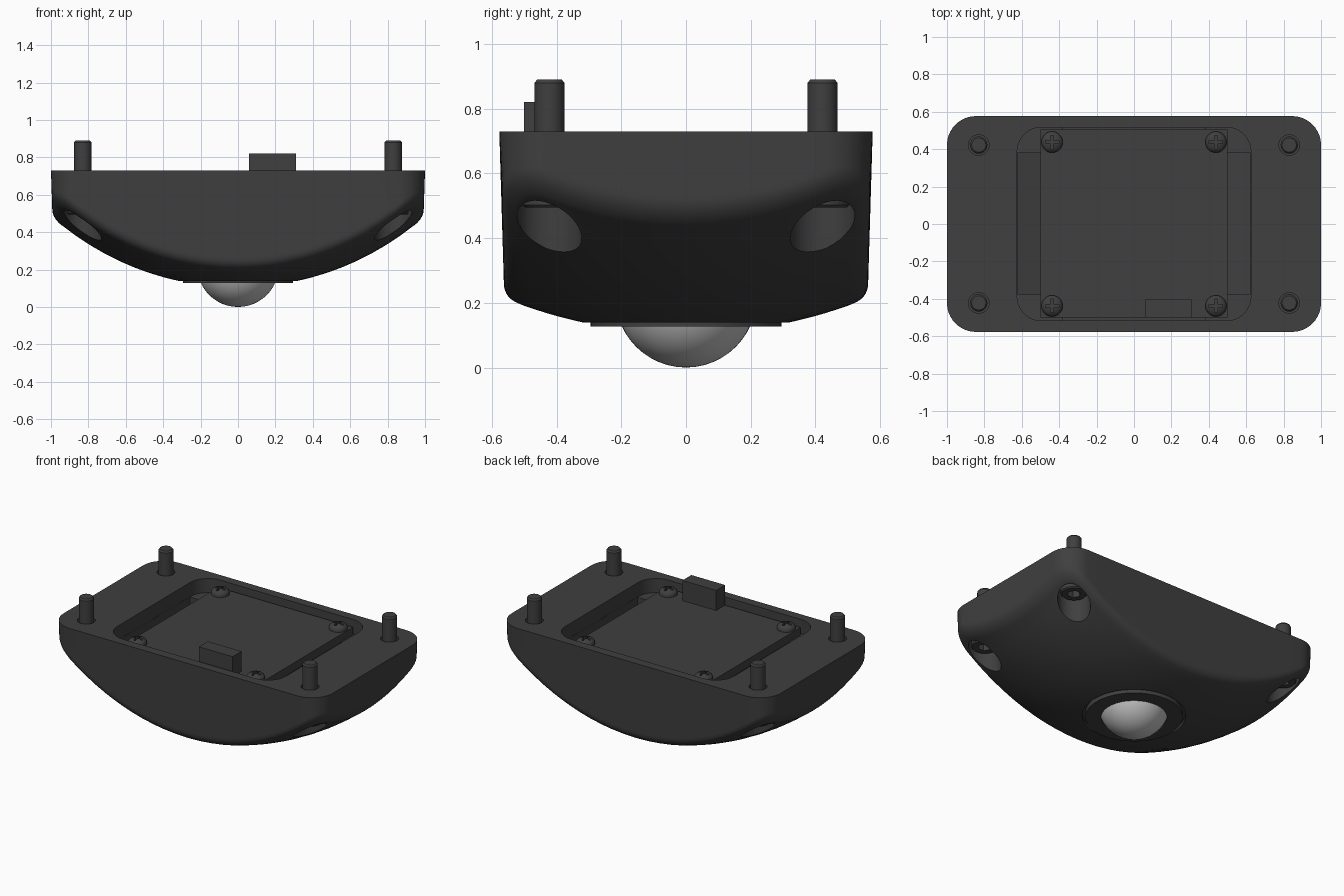
import bpy, bmesh, math
from mathutils import Vector

cube = bpy.data.objects.get("Cube")
if cube:
    bpy.data.objects.remove(cube)


def material(name, value, rough=0.5):
    m = bpy.data.materials.new(name)
    m.use_nodes = True
    c = (value, value, value, 1)
    m.diffuse_color = c
    b = m.node_tree.nodes["Principled BSDF"]
    b.inputs["Base Color"].default_value = c
    b.inputs["Roughness"].default_value = rough
    return m


DARK = material("dark grey plastic", 0.05)
STEEL = material("light grey steel", 0.52, 0.3)


def finish(name, bm, mat):
    bmesh.ops.recalc_face_normals(bm, faces=bm.faces)
    me = bpy.data.meshes.new(name)
    bm.to_mesh(me)
    bm.free()
    me.materials.append(mat)
    ob = bpy.data.objects.new(name, me)
    bpy.context.collection.objects.link(ob)
    return ob


def activate(ob):
    bpy.ops.object.select_all(action='DESELECT')
    ob.select_set(True)
    bpy.context.view_layer.objects.active = ob


def smooth(ob, angle=32):
    activate(ob)
    bpy.ops.object.shade_smooth_by_angle(angle=math.radians(angle))
    return ob


def cut(ob, cutter):
    """Subtract the cutter and discard it."""
    mod = ob.modifiers.new("cut", 'BOOLEAN')
    mod.operation = 'DIFFERENCE'
    mod.solver = 'EXACT'
    mod.object = cutter
    activate(ob)
    bpy.ops.object.modifier_apply(modifier=mod.name)
    bpy.data.objects.remove(cutter)


def rounded_rect(hx, hy, r, nx=1, ny=1, seg=8):
    """Counter-clockwise outline with subdivided straight sides."""
    pts = []
    for k, (sx, sy) in enumerate(((1, 1), (-1, 1), (-1, -1), (1, -1))):
        for i in range(seg + 1):
            a = math.pi / 2 * (k + i / seg)
            pts.append(Vector((sx * (hx - r) + r * math.cos(a), sy * (hy - r) + r * math.sin(a))))
        n = nx if k % 2 == 0 else ny
        end = Vector((-sx * (hx - r), sy * hy)) if k % 2 == 0 else Vector((sx * hx, -sy * (hy - r)))
        start = pts[-1].copy()
        pts += [start.lerp(end, i / n) for i in range(1, n)]
    return pts


def loft(name, rings, mat, tip=None):
    """Skin closed rings; the first is capped flat, the last flat or to a tip."""
    bm = bmesh.new()
    loops = [[bm.verts.new(p) for p in ring] for ring in rings]
    n = len(loops[0])
    for a, b in zip(loops, loops[1:]):
        for i in range(n):
            j = (i + 1) % n
            bm.faces.new((a[i], a[j], b[j], b[i]))
    bm.faces.new(loops[0])
    if tip is None:
        bm.faces.new(loops[-1])
    else:
        t = bm.verts.new(tip)
        for i in range(n):
            bm.faces.new((loops[-1][i], loops[-1][(i + 1) % n], t))
    return finish(name, bm, mat)


def prism(name, pts, z0, z1, mat=DARK):
    return loft(name, [[(p[0], p[1], z) for p in pts] for z in (z0, z1)], mat)


def box(name, x0, x1, y0, y1, z0, z1):
    return prism(name, [(x0, y0), (x1, y0), (x1, y1), (x0, y1)], z0, z1)


def turned(name, x, y, profile, seg=32, mat=DARK):
    """Stack of circles from (radius, z) pairs."""
    ang = [2 * math.pi * i / seg for i in range(seg)]
    return loft(name, [[(x + r * math.cos(a), y + r * math.sin(a), z) for a in ang]
                       for r, z in profile], mat)


# Housing: drafted rounded slab with a spherical belly and filleted rim
TOP, HX, HY, R, FILLET = 0.73, 1.0, 0.577, 0.155, 0.045
LOW = 0.105


def belly(x, y):
    return LOW + 1.5 - math.sqrt(2.25 - x * x - y * y)


def outline(d):
    return rounded_rect(HX - d, HY - d, R - d, 20, 12, 10)


base = outline(0.012)
rings = [[(p.x, p.y, TOP) for p in outline(0)]]
steps = [(0, FILLET + 0.012)] + [(FILLET * (i / 8) ** 2, FILLET * (1 - i / 8) ** 2) for i in range(9)]
for inset, rise in steps:
    ring = []
    for q in outline(0.012 + inset):
        z = belly(q.x, q.y) + rise
        draft = 1.012 - 0.033 * (TOP - z)     # slight wall taper
        ring.append((q.x * draft, q.y * draft, z))
    rings.append(ring)
last = rings[-1]
for s in [1 - i / 12 for i in range(0, 12)]:
    k = s if s < 1 else 0.985                 # tight ring holds the rim shading
    rings.append([(x * k, y * k, belly(x * k, y * k)) for x, y, z in last])
housing = loft("housing", rings, DARK, (0, 0, LOW))

# Top pocket, its deep sloping side troughs and the gap along the board
cut(housing, prism("pocket_cutter", rounded_rect(0.625, 0.517, 0.13), 0.635, 0.9))
for s in (1, -1):
    section = [(s * 0.3, 0.8), (s * 0.624, 0.8), (s * 0.624, 0.47), (s * 0.3, 0.39)]
    cut(housing, loft("trough_cutter", [[(x, y, z) for x, z in section]
                                        for y in (-0.375, 0.38)], DARK))
cut(housing, box("gap_cutter", -0.38, 0.38, -0.516, 0.516, 0.48, 0.8))

# Corner counterbores and bolt clearance holes
BOLTS = [(sx * 0.83, sy * 0.422, f"{b}_{a}") for sx, a in ((1, "left"), (-1, "right"))
         for sy, b in ((-1, "front"), (1, "back"))]
for x, y, n in BOLTS:
    cut(housing, turned("bore_cutter", x, y, [(0.1, 0.1), (0.1, 0.58)], 40))
    cut(housing, turned("clearance_cutter", x, y, [(0.055, 0.5), (0.055, 0.9)]))
# Shallow seat for the ring and the socket for the ball
cut(housing, turned("ring_seat_cutter", 0, 0, [(0.315, 0.0), (0.315, 0.16)], 64))
cut(housing, turned("socket_cutter", 0, 0, [(0.225, 0.0), (0.225, 0.45)], 48))
smooth(housing)

# Socket-head bolts standing up through the corners
for x, y, n in BOLTS:
    bolt = turned(f"bolt_{n}", x, y, [(0.075, 0.495), (0.082, 0.502), (0.082, 0.58), (0.046, 0.58),
                                      (0.046, 0.88), (0.038, 0.89)])
    cut(bolt, turned("hex_cutter", x, y, [(0.042, 0.4), (0.042, 0.54)], 6))
    smooth(bolt)

# Circuit board and its connector
box("circuit_board", -0.5, 0.5, -0.5, 0.505, 0.63, 0.685)
box("connector", 0.06, 0.31, -0.5, -0.405, 0.68, 0.82)

# Cross-head screws on the board corners
for sx, a in ((1, "left"), (-1, "right")):
    for sy, b in ((-1, "front"), (1, "back")):
        x, y = sx * 0.438, sy * 0.438
        prof = [(0.057, 0.675), (0.057, 0.697)]
        prof += [(0.057 * math.cos(t), 0.697 + 0.03 * math.sin(t)) for t in (0.35, 0.7, 1.05, 1.35)]
        screw = turned(f"screw_{b}_{a}", x, y, prof, 28)
        for lx, ly in ((0.036, 0.008), (0.008, 0.036)):
            cut(screw, box("cross_cutter", x - lx, x + lx, y - ly, y + ly, 0.705, 0.8))
        smooth(screw)

# Retaining ring around the ball
ring = turned("retaining_ring", 0, 0, [(0.295, 0.127), (0.295, 0.165)], 64)
cut(ring, turned("ring_cutter", 0, 0, [(0.2, 0.0), (0.2, 0.4)], 64))
smooth(ring)

# Rolling ball
bm = bmesh.new()
bmesh.ops.create_uvsphere(bm, u_segments=48, v_segments=24, radius=0.218)
bmesh.ops.translate(bm, verts=bm.verts, vec=(0, 0, 0.218))
smooth(finish("ball", bm, STEEL), 60)
